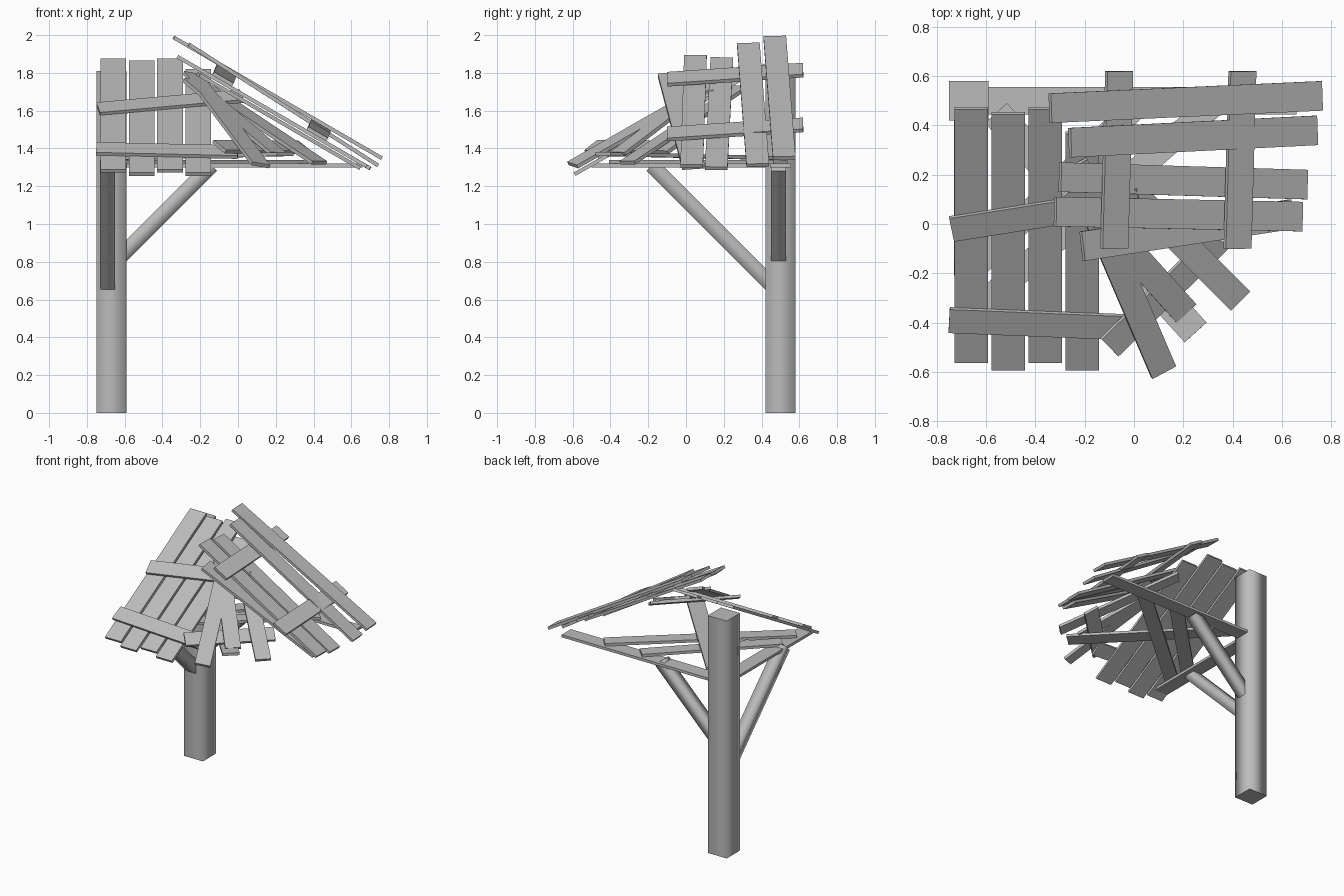
import bpy
import bmesh
from mathutils import Vector, Matrix

cube = bpy.data.objects.get("Cube")
if cube:
    bpy.data.objects.remove(cube, do_unlink=True)

wood = bpy.data.materials.new("grey_wood")
wood.use_nodes = True
wood.diffuse_color = (0.5, 0.5, 0.5, 1)
wood.node_tree.nodes["Principled BSDF"].inputs["Base Color"].default_value = wood.diffuse_color

UP = Vector((0, 0, 1))
PLANK = 0.02


def board(name, start, end, width, thick=PLANK, facing=UP, rounded=False):
    """Rectangular bar between two end centres, flat side turned to 'facing'."""
    start, end = Vector(start), Vector(end)
    along = (end - start).normalized()
    side = facing.cross(along).normalized()
    normal = along.cross(side)
    axes = (along * (end - start).length, side * width, normal * thick)
    frame = Matrix(axes).transposed().to_4x4()
    frame.translation = (start + end) / 2
    bm = bmesh.new()
    bmesh.ops.create_cube(bm, size=1, matrix=frame)
    bm.normal_update()
    # Timbers shade softly around their length and keep crisp end caps
    for face in bm.faces:
        is_cap = abs(face.normal.dot(along)) > 0.9
        face.smooth = rounded and not is_cap
        if is_cap:
            for edge in face.edges:
                edge.smooth = False
    mesh = bpy.data.meshes.new(name)
    bm.to_mesh(mesh)
    bm.free()
    mesh.materials.append(wood)
    bpy.context.collection.objects.link(bpy.data.objects.new(name, mesh))


class Slope:
    """A tilted roof plane that boards are nailed onto."""

    def __init__(self, height, rise_x, rise_y):
        self.height = height
        self.rise = Vector((rise_x, rise_y))
        self.normal = Vector((-rise_x, -rise_y, 1)).normalized()

    def point(self, spot, lift):
        flat = Vector(spot)
        return (*flat, self.height + self.rise.dot(flat) + lift)

    def slat(self, name, start, end, width, lift_start=0, lift_end=0):
        board(name, self.point(start, lift_start), self.point(end, lift_end),
              width, facing=self.normal)


# Post and its two slanted braces
post_x, post_y = -0.67, 0.5
post_size, brace_size = 0.16, 0.08
square_on = Vector((0, 1, 0))
board("post", (post_x, post_y, 0), (post_x, post_y, 1.81), post_size, post_size, square_on, True)
rafter_z = 1.31
side_run, front_run = 0.48, 0.63
brace_x, brace_y = -0.69, 0.49
board("side_brace", (-0.62, brace_y, rafter_z - side_run),
      (-0.62 + side_run, brace_y, rafter_z), brace_size, brace_size, UP, True)
board("front_brace", (brace_x, 0.45, rafter_z - front_run),
      (brace_x, 0.45 - front_run, rafter_z), brace_size, brace_size, UP, True)

# Level frame under the roof: two beams at right angles, diagonals laid on top
level = Slope(rafter_z, 0, 0)
level.slat("side_beam", (-0.6, post_y), (0.66, post_y), 0.11)
level.slat("front_beam", (post_x, post_y), (post_x, -post_y), 0.11)
level.slat("outer_diagonal", (0.34, post_y), (post_x, -0.37), 0.1, PLANK, PLANK)
level.slat("inner_diagonal", (0.03, post_y), (post_x, -0.2), 0.1, PLANK, PLANK)
level.slat("hip_diagonal", (-0.56, 0.45), (0.25, -0.44), 0.12, 2 * PLANK, 3 * PLANK)

# Front roof slope: evenly spaced planks, each slipped a little downhill
front = Slope(1.6, 0, 0.57)
for i, (slip_top, slip_low) in enumerate([(0, 0), (PLANK, 0.03), (0, 0), (0.1, 0.03)]):
    x = -0.66 + 0.15 * i
    front.slat(f"front_plank_{i}", (x, 0.47 - slip_top), (x, -0.56 - slip_low), 0.135)
front.slat("front_upper_batten", (-0.74, -0.02), (0.02, 0.1), 0.11, PLANK, PLANK)
front.slat("front_lower_batten", (-0.75, -0.39), (0, -0.42), 0.11, PLANK, PLANK)

# Side roof slope: the rear planks lie loose above the battens
side = Slope(1.7, -0.58, 0)
side_planks = [  # top end, run, sideways skew, lift at top and foot
    (-0.34, 1.1, 0.05, 0.09, 0.09),
    (-0.26, 1, 0.05, 0.1, 0.04),
    (-0.3, 1, -0.03, 0, 0),
    (-0.32, 1, -0.02, 0, 0),
    (-0.21, 0.85, 0.13, -0.03, -0.03),
]
for i, (top, run, skew, lift_top, lift_foot) in enumerate(side_planks):
    y = 0.47 - 0.14 * i
    side.slat(f"side_plank_{i}", (top, y), (top + run, y + skew), 0.12, lift_top, lift_foot)
for name, x in (("upper", -0.08), ("lower", 0.42)):
    side.slat(f"side_{name}_batten", (x, -0.1), (x + PLANK, 0.62), 0.12, PLANK, 0.08)

# Fanned corner planks with the batten beneath them
corner = Slope(1.6, -0.4, 0.4)
corner.slat("corner_front_plank", (-0.24, 0.24), (0.12, -0.6), 0.11)
corner.slat("corner_middle_plank", (-0.25, 0.15), (0.21, -0.36), 0.11)
corner.slat("corner_side_plank", (-0.17, 0.29), (0.43, -0.31), 0.11, -0.06, PLANK)
corner.slat("corner_batten", (-0.1, -0.5), (0.35, -0.06), 0.11, -0.03, -0.03)
